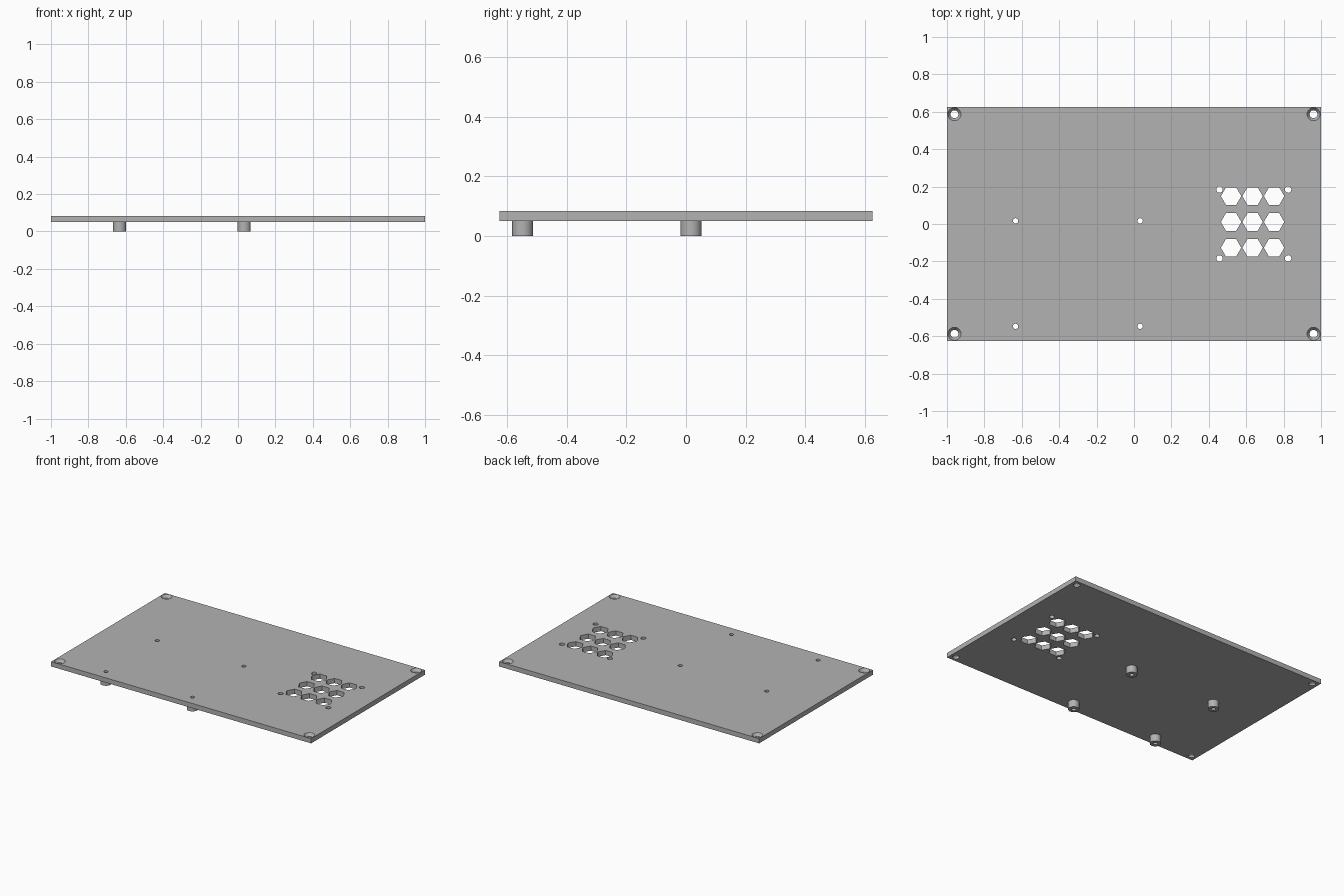
import bpy, bmesh
from math import pi
from mathutils import Matrix

if "Cube" in bpy.data.objects:
    bpy.data.objects.remove(bpy.data.objects["Cube"], do_unlink=True)

grey = bpy.data.materials.new("plain grey")
grey.use_nodes = True
grey.diffuse_color = (0.45, 0.45, 0.45, 1)
grey.node_tree.nodes["Principled BSDF"].inputs["Base Color"].default_value = (0.45, 0.45, 0.45, 1)

BOTTOM, TOP = 0.05, 0.083
HALF_Y = 0.625


def add_cone(bm, x, y, z0, z1, r0, r1, sides=32):
    """Upright cone or cylinder from z0 (radius r0) to z1 (radius r1)."""
    bmesh.ops.create_cone(bm, cap_ends=True, segments=sides, radius1=r0, radius2=r1,
                          depth=z1 - z0,
                          matrix=Matrix.Translation((x, y, (z0 + z1) / 2)) @ Matrix.Rotation(pi / 2, 4, "Z"))


def make_object(name, bm):
    mesh = bpy.data.meshes.new(name)
    bm.to_mesh(mesh)
    bm.free()
    mesh.materials.append(grey)
    obj = bpy.data.objects.new(name, mesh)
    bpy.context.collection.objects.link(obj)
    return obj


def cut(obj, cutter):
    """Subtract the cutter for good, then discard it."""
    bpy.ops.object.select_all(action="DESELECT")
    obj.select_set(True)
    bpy.context.view_layer.objects.active = obj
    mod = obj.modifiers.new("holes", "BOOLEAN")
    mod.operation, mod.solver, mod.object = "DIFFERENCE", "EXACT", cutter
    bpy.ops.object.modifier_apply(modifier=mod.name)
    bpy.data.objects.remove(cutter, do_unlink=True)
    bpy.ops.object.shade_smooth_by_angle(angle=pi / 6)


standoffs = [(x, y) for x in (-0.633, 0.033) for y in (-0.547, 0.017)]
corners = [(x, y) for x in (-0.96, 0.96) for y in (-0.587, 0.587)]
fan_screws = [(x, y) for x in (0.457, 0.824) for y in (-0.184, 0.184)]
vents = [(0.634 + 0.115 * i, 0.011 + 0.138 * j) for i in (-1, 0, 1) for j in (-1, 0, 1)]

# Flat panel
bm = bmesh.new()
bmesh.ops.create_cube(bm, size=1, matrix=Matrix.Translation((0, 0, (BOTTOM + TOP) / 2))
                      @ Matrix.Diagonal((2, 2 * HALF_Y, TOP - BOTTOM, 1)))
panel = make_object("panel", bm)

# Through holes and hexagonal vents
bm = bmesh.new()
for x, y in standoffs:
    add_cone(bm, x, y, -0.1, 0.2, 0.014, 0.014)
for x, y in fan_screws:
    add_cone(bm, x, y, -0.1, 0.2, 0.017, 0.017)
for x, y in corners:
    add_cone(bm, x, y, -0.1, 0.2, 0.021, 0.021)
for x, y in vents:
    add_cone(bm, x, y, -0.1, 0.2, 0.0545, 0.0545, 6)
cut(panel, make_object("hole_cutter", bm))

# Countersinks at the corners
bm = bmesh.new()
for x, y in corners:
    add_cone(bm, x, y, TOP - 0.02, TOP + 0.02, 0.021, 0.049)
cut(panel, make_object("countersink_cutter", bm))

# Hollow standoffs under the panel
for i, (x, y) in enumerate(standoffs):
    bm = bmesh.new()
    add_cone(bm, x, y, 0, BOTTOM, 0.035, 0.035)
    post = make_object(f"standoff_{i + 1}", bm)
    bm = bmesh.new()
    add_cone(bm, x, y, -0.1, 0.2, 0.014, 0.014)
    cut(post, make_object("bore_cutter", bm))
